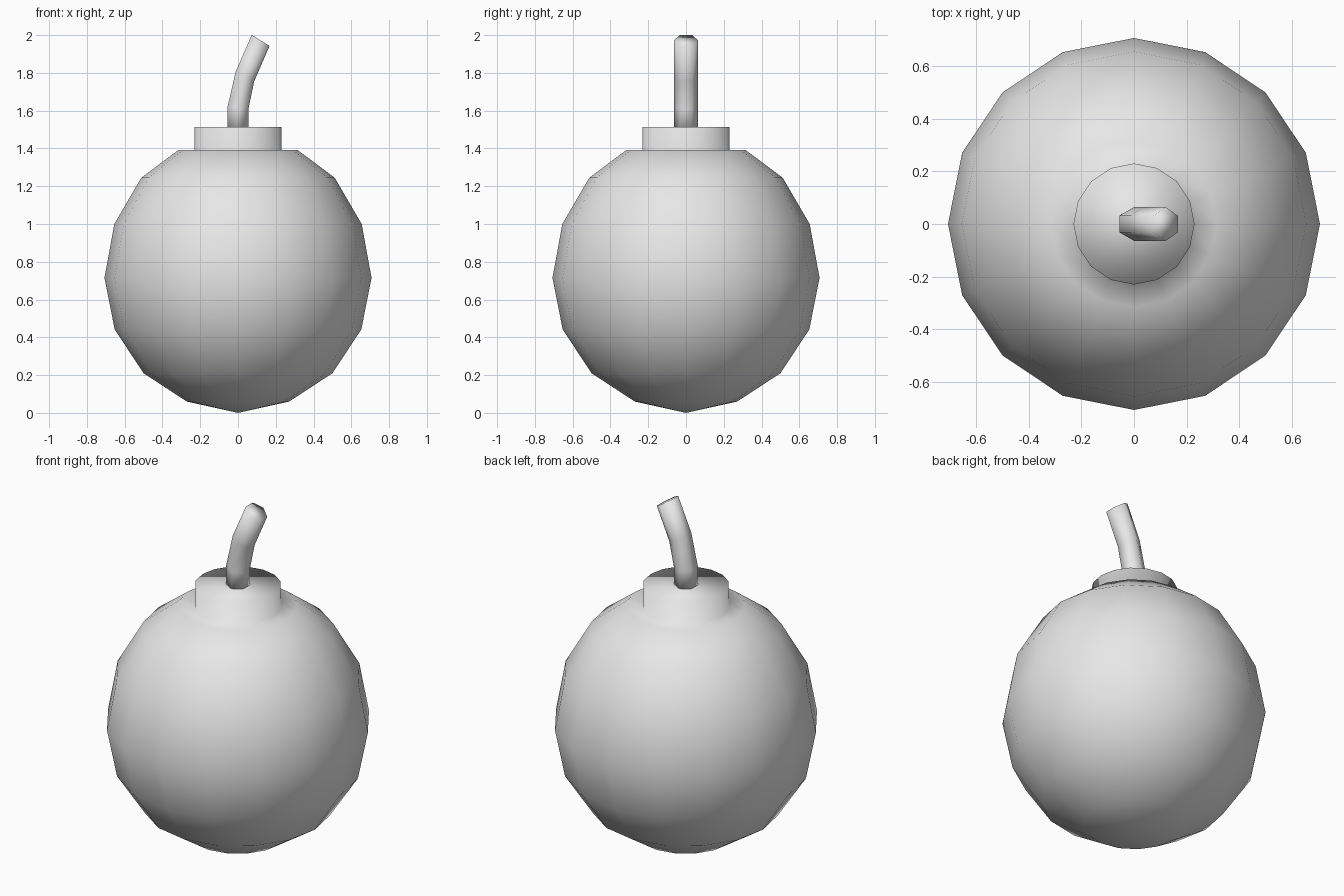
import bpy, bmesh, math
from mathutils import Vector

if "Cube" in bpy.data.objects:
    bpy.data.objects.remove(bpy.data.objects["Cube"])

grey = bpy.data.materials.new("grey")
grey.diffuse_color = (0.8, 0.8, 0.8, 1)
grey.use_nodes = True
grey.node_tree.nodes["Principled BSDF"].inputs["Base Color"].default_value = grey.diffuse_color


def bridge(bm, rings):
    """Join successive rings of vertices with quads."""
    for a, b in zip(rings, rings[1:]):
        n = len(a)
        for i in range(n):
            j = (i + 1) % n
            bm.faces.new((a[i], a[j], b[j], b[i]))


def finish(bm, name):
    bmesh.ops.recalc_face_normals(bm, faces=bm.faces)
    for f in bm.faces:
        f.smooth = True
    me = bpy.data.meshes.new(name)
    bm.to_mesh(me)
    bm.free()
    me.materials.append(grey)
    ob = bpy.data.objects.new(name, me)
    bpy.context.collection.objects.link(ob)


# Round body with its collar: one lathed profile (radius, height), 16 sides
profile = [(0.271, 0.06), (0.50, 0.21), (0.653, 0.442), (0.707, 0.715),
           (0.655, 1.0), (0.512, 1.245), (0.315, 1.392),
           (0.23, 1.392), (0.23, 1.513)]
SIDES = 16
bm = bmesh.new()
rings = []
for r, z in profile:
    rings.append([bm.verts.new((r * math.cos(math.tau * i / SIDES),
                                r * math.sin(math.tau * i / SIDES), z))
                  for i in range(SIDES)])
bridge(bm, rings)
bottom = bm.verts.new((0, 0, 0))
for i in range(SIDES):
    bm.faces.new((bottom, rings[0][(i + 1) % SIDES], rings[0][i]))
bm.faces.new(rings[-1])
finish(bm, "body_and_collar")

# Bent fuse: hexagonal sections along a path (x, z, tilt in degrees)
bm = bmesh.new()
rings = []
for x, z, tilt in [(0, 1.50, 0), (0, 1.615, 6), (0.037, 1.782, 28), (0.12, 1.972, 32)]:
    t = math.radians(tilt)
    across = Vector((math.cos(t), 0, -math.sin(t)))
    ring = []
    for i in range(6):
        a = math.tau * i / 6 + math.pi / 2
        p = Vector((x, 0, z)) + across * 0.064 * math.cos(a)
        ring.append(bm.verts.new((p.x, 0.064 * math.sin(a), p.z)))
    rings.append(ring)
bridge(bm, rings)
bm.faces.new(rings[0])
bm.faces.new(rings[-1])
finish(bm, "fuse")
